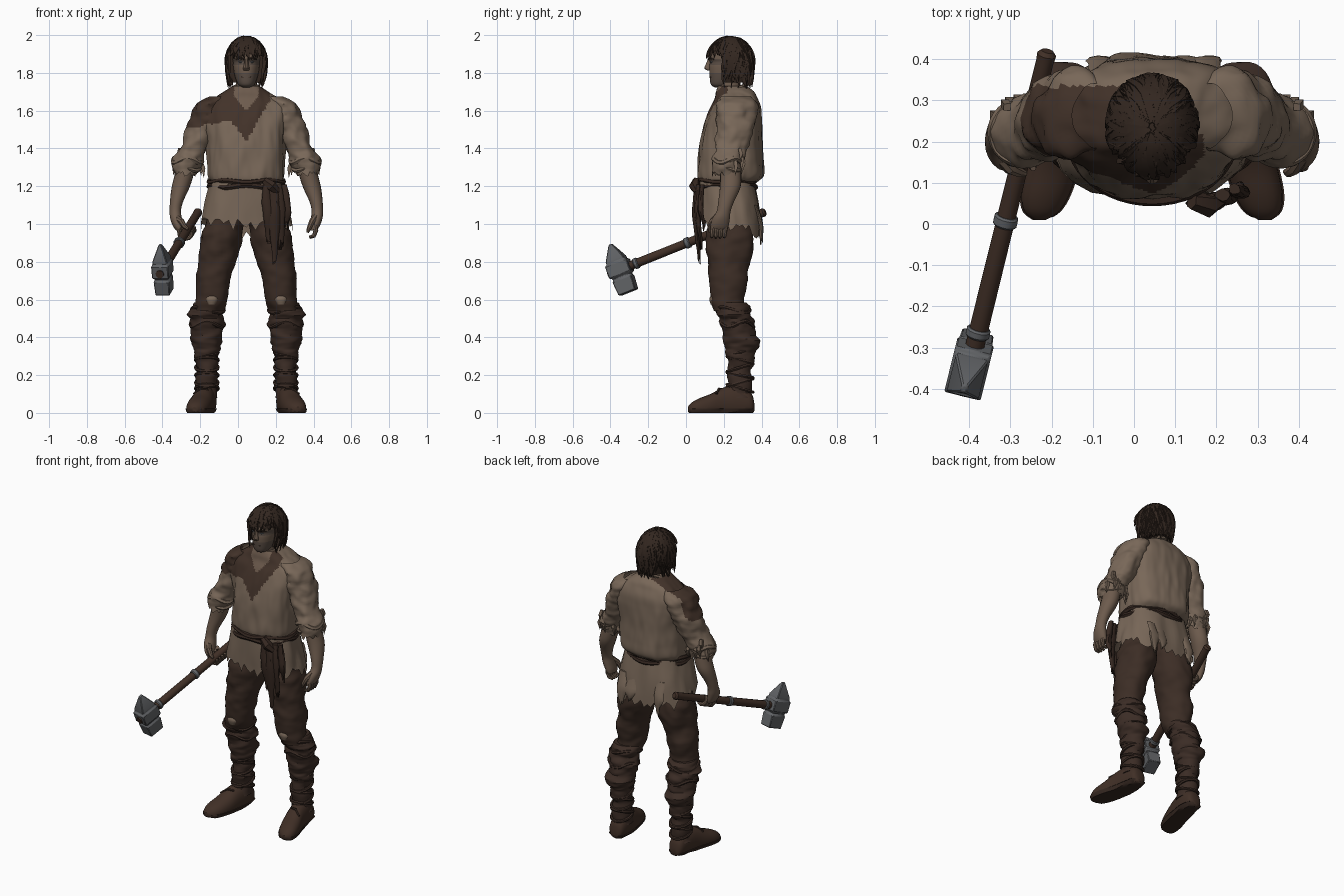
import bpy, bmesh, math, random
from mathutils import Vector, Matrix, noise

random.seed(4)
CX = 0.044  # body's plane of symmetry
if "Cube" in bpy.data.objects:
    bpy.data.objects.remove(bpy.data.objects["Cube"])


def material(name, *rgb):
    lin = [((c / 255 + 0.055) / 1.055) ** 2.4 for c in rgb] + [1]
    m = bpy.data.materials.new(name)
    m.use_nodes = True
    m.diffuse_color = lin
    bsdf = next(n for n in m.node_tree.nodes if n.type == 'BSDF_PRINCIPLED')
    bsdf.inputs["Base Color"].default_value = lin
    bsdf.inputs["Roughness"].default_value = 0.9
    return m


LINEN = material("linen", 120, 103, 88)
SKIN = material("skin", 109, 91, 77)
STUBBLE = material("stubble", 91, 78, 69)
PANTS = material("brown trousers", 60, 45, 37)
HAIR = material("dark hair", 50, 38, 31)
SHAWL = material("dark patch cloth", 66, 50, 41)
WRAP = material("leg wraps", 59, 44, 37)
LEATHER = material("brown leather", 64, 47, 38)
BELT = material("belt cloth", 54, 40, 33)
METAL = material("grey metal", 97, 99, 102)


def spline(rows, steps):
    """Catmull-Rom interpolation of equal-length tuples."""
    out = []
    for i in range(len(rows) - 1):
        a, b, c, d = (rows[max(0, min(len(rows) - 1, i + k))] for k in (-1, 0, 1, 2))
        for s in range(steps):
            t = s / steps
            out.append([q + 0.5 * t * (r - p + t * (2 * p - 5 * q + 4 * r - e + t * (3 * (q - r) + e - p)))
                        for p, q, r, e in zip(a, b, c, d)])
    return out + [list(rows[-1])]


def loft(secs, n=32, steps=5, fold=0.0, freq=(9, 9, 9), power=2, rag=0.0, turn=0.0):
    """Rings from sections (x, y, z, half width, half depth); rag tears the last ring."""
    rows, rings = spline(secs, steps), []
    for j, (x, y, z, rx, ry) in enumerate(rows):
        ring = []
        for i in range(n):
            a = turn + math.tau * i / n
            c, s = math.cos(a), math.sin(a)
            k = (abs(c) ** power + abs(s) ** power) ** (-1 / power)
            p = Vector((x + rx * c * k, y + ry * s * k, z))
            q = Vector([v * w for v, w in zip(p, freq)])
            f = fold * (noise.noise(q) + .5 * noise.noise(q * 2.2))
            p.x += (p.x - x) * f
            p.y += (p.y - y) * f
            if rag and j == len(rows) - 1:
                p.z -= rag * random.uniform(-0.6, 1)
            ring.append(p)
        rings.append(ring)
    return rings


def tube(path, radii, n=6, closed=False):
    """Rings swept along a path with a carried frame."""
    path, rings, normal = [Vector(p) for p in path], [], None
    for i, p in enumerate(path):
        if closed:
            t = path[(i + 1) % len(path)] - path[i - 1]
        else:
            t = path[min(i + 1, len(path) - 1)] - path[max(i - 1, 0)]
        t.normalize()
        normal = t.orthogonal() if normal is None else normal - t * normal.dot(t)
        normal.normalize()
        side = t.cross(normal)
        r = radii[i] if isinstance(radii, list) else radii
        rings.append([p + r * (normal * math.cos(math.tau * k / n) + side * math.sin(math.tau * k / n))
                      for k in range(n)])
    return rings


def loop(x, y, z, rx, ry, wave=0.0, turns=1, n=32):
    """Closed wavy ellipse path."""
    return [(x + rx * math.cos(a), y + ry * math.sin(a), z + wave * math.sin(turns * a))
            for a in (math.tau * i / n for i in range(n))]


def mirror(rings):
    return [[Vector((2 * CX - p.x, p.y, p.z)) for p in r] for r in rings]


def skin(name, strips, mats, rule=None, closed=False, cap=True, bevel=0):
    bm = bmesh.new()
    for rings in strips:
        vs = [[bm.verts.new(p) for p in r] for r in rings]
        n = len(vs[0])
        for j in range(len(vs) - (0 if closed else 1)):
            a, b = vs[j], vs[(j + 1) % len(vs)]
            for i in range(n):
                bm.faces.new((a[i], a[(i + 1) % n], b[(i + 1) % n], b[i]))
        if cap and not closed:
            bm.faces.new(vs[0])
            bm.faces.new(vs[-1])
    bmesh.ops.recalc_face_normals(bm, faces=bm.faces)
    if rule:
        for f in bm.faces:
            f.material_index = rule(f.calc_center_median())
    me = bpy.data.meshes.new(name)
    bm.to_mesh(me)
    bm.free()
    for m in mats if isinstance(mats, list) else [mats]:
        me.materials.append(m)
    ob = bpy.data.objects.new(name, me)
    bpy.context.collection.objects.link(ob)
    if bevel:
        mod = ob.modifiers.new("bevel", 'BEVEL')
        mod.width, mod.segments = bevel, 1


def pair(name, rings, mats, **kw):
    skin("right_" + name, [rings], mats, **kw)
    skin("left_" + name, [mirror(rings)], mats, **kw)


# Shirt with open neck and a dark patch over the right shoulder
def shirt_rule(p):
    dx = p.x - CX
    if p.y < 0.25 and abs(dx) < 0.065 and p.z > 1.6 + abs(dx) * 1.2:
        return 2
    edge = 1.535 + .15 * (dx + .15) if dx < -0.08 else 1.44 + (-1.3 * dx if dx < 0 else 1.7 * dx)
    edge += .015 * noise.noise(p * 30)
    return int(p.z > edge and dx < 0.125 and p.y < (0.335 if dx < -.03 else 0.22))


SHIRT = [LINEN, SHAWL, SKIN]
skin("shirt_body", [loft([
    (CX, .21, 1.21, .18, .14), (CX, .232, 1.25, .2, .174), (CX, .238, 1.33, .2, .174),
    (CX, .24, 1.42, .203, .169), (CX, .247, 1.5, .222, .157), (CX, .254, 1.56, .235, .146),
    (CX, .262, 1.62, .225, .132),
    (CX, .265, 1.665, .178, .112), (CX, .26, 1.70, .12, .10), (CX, .245, 1.73, .072, .075)],
    n=120, steps=8, fold=.07, freq=(13, 13, 4), power=2.4)], SHIRT, rule=shirt_rule)
pair("sleeve", loft([
    (-.10, .265, 1.675, .045, .075), (-.142, .264, 1.635, .08, .104), (-.172, .26, 1.55, .084, .106),
    (-.20, .254, 1.48, .08, .098), (-.232, .24, 1.40, .072, .085), (-.262, .225, 1.34, .083, .08),
    (-.272, .22, 1.27, .066, .071)], n=44, steps=7, fold=.2, freq=(12, 12, 15), rag=.02), SHIRT,
    rule=shirt_rule, cap=False)
skin("collar", [tube([(x, y, 1.70 + (y - .235) * .45) for x, y, z in loop(CX, .245, 0, .076, .08)],
                     .01, closed=True)], LINEN, closed=True)
pair("rolled_cuff", tube(loop(-.267, .222, 1.335, .074, .072, .012, 3), .015, closed=True), LINEN, closed=True)
pair("cuff_edge", tube(loop(-.27, .222, 1.295, .066, .066, .012, 2), .012, closed=True), LINEN, closed=True)

# Torn shreds hanging from the sleeves
shreds = []
for i in range(8):
    a = random.uniform(0, math.tau)
    x, y, z = -.266 + .076 * math.cos(a), .222 + .074 * math.sin(a), random.uniform(1.29, 1.37)
    shreds.append(tube([(x, y, z + .03), (x + .01 * math.cos(a), y + .01 * math.sin(a), z),
                        (x + .012 * math.cos(a), y, z - random.uniform(.03, .06))], [.012, .014, .001], n=4))
skin("right_sleeve_shreds", shreds, LINEN)
skin("left_sleeve_shreds", [mirror(t) for t in shreds], LINEN)

# Ragged tunic skirt hanging lower at the back, belt and hanging cloth
skirt = loft([(CX, .212, 1.23, .19, .148), (CX, .224, 1.12, .215, .162), (CX, .232, 1.01, .238, .168)],
             n=64, fold=.06, freq=(14, 14, 3), power=2.8, rag=.045)
for i, ring in enumerate(skirt):
    for p in ring:
        p.z -= max(0, p.y - .15) * .22 * i / len(skirt)
skin("tunic_skirt", [skirt], LINEN, cap=False)
skin("belt", [tube(loop(CX, .213, z, .196, .155, w, 5, 48), .015, closed=True)
              for z, w in ((1.225, .006), (1.20, -.006))], BELT, closed=True)
tails = [loft([(x, y, 1.21, w * .6, .014), (x + .01, y - .01, 1.08, w, .016), (x + .012, y + .01, low, w * .4, .008)],
              n=12, fold=.4, freq=(30, 30, 12), rag=.04)
         for x, y, w, low in ((.15, .06, .028, .93), (.18, .06, .033, .82), (.215, .07, .032, .9), (.245, .085, .025, 1.0))]
tails.append(tube([(.14, .055, 1.23), (.18, .045, 1.2), (.21, .06, 1.17)], [.02, .03, .018]))
skin("belt_tails", tails, BELT)
skin("back_rags", [loft([(x, .37, 1.1, .03, .008), (x, .396, 1.0, .035, .012), (x, .398, low, .012, .008)],
                        n=10, fold=.3, freq=(30, 30, 12), rag=.03)
                   for x, low in ((-.08, .93), (.12, .95), (.18, .91))], LINEN)

# Trousers, worn knees and bound lower legs
pair("trouser_leg", loft([
    (-.04, .225, 1.16, .09, .11), (-.065, .23, 1.02, .1, .118), (-.09, .235, .92, .111, .13),
    (-.11, .225, .8, .1, .112), (-.13, .222, .7, .09, .1), (-.14, .222, .6, .084, .088),
    (-.147, .232, .54, .08, .08)], n=40, steps=7, fold=.13, freq=(9, 9, 13)), PANTS)
pair("knee_patch", loft([(-.138, .148, .635, .012, .008), (-.138, .142, .605, .032, .018),
                         (-.14, .146, .575, .022, .016)], n=12), LINEN)
pair("lower_leg", loft([
    (-.15, .24, .585, .078, .078), (-.158, .25, .55, .088, .088), (-.168, .267, .5, .092, .09),
    (-.165, .282, .42, .083, .09), (-.163, .298, .35, .077, .09), (-.165, .289, .30, .062, .07),
    (-.165, .286, .2, .057, .065), (-.168, .28, .08, .057, .069)],
    n=40, steps=8, fold=.2, freq=(7, 7, 24)), WRAP)
wraps = [tube([(x, y, z + (y - .287) * tilt) for x, y, z in loop(-.165, .286, h, .06, .068, n=20)], .009, closed=True)
         for h, tilt in ((.32, .2), (.28, -.25), (.24, .3), (.20, -.2), (.16, .3), (.13, -.3))]
wraps += [tube(loop(-.16 - .005 * i, .25 + .02 * i, .545 - .075 * i, .086, .088, .015, 2 + i, 24), .01, closed=True)
          for i in range(2)]
skin("right_leg_straps", wraps, WRAP, closed=True)
skin("left_leg_straps", [mirror(w) for w in wraps], WRAP, closed=True)


# Shoes: lofted heel to toe, flattened underneath
def foot(grow, low, high):
    rings = loft([(-.168, .03, .362, .02, .02), (-.168, .05, .345, .045, .055), (-.17, .06, .28, .056, .085),
                  (-.183, .05, .2, .057, .085), (-.2, .035, .13, .062, .065), (-.215, .025, .07, .058, .052),
                  (-.224, .02, .03, .042, .035), (-.228, .02, .01, .014, .012)], n=20, steps=4, power=2.3)
    return [[Vector((p.x + (grow if p.x > -.2 else -grow), p.z, min(max(p.y, low), high))) for p in r] for r in rings]


pair("shoe", foot(0, .004, 1), LEATHER)
pair("sole", foot(.004, 0, .022), BELT)
pair("shoe_lace", tube([(-.235, .16, .1), (-.2, .175, .128), (-.165, .185, .125), (-.15, .2, .1)], .007), BELT)

# Bare forearms and hands
pair("forearm", loft([
    (-.27, .235, 1.33, .05, .055), (-.288, .237, 1.25, .05, .056), (-.305, .233, 1.19, .047, .054),
    (-.325, .213, 1.12, .035, .042), (-.332, .2, 1.07, .03, .037), (-.328, .187, 1.03, .031, .045),
    (-.318, .178, .99, .027, .048), (-.31, .176, .965, .018, .042)], n=20), SKIN)

# Hammer frame: d runs down the handle, u points to the spike
end, d = Vector((-.21, .42, 1.065)), Vector((-.18, -.73, -.292)).normalized()
u = (Vector((0, 0, 1)) - d * d.z).normalized()
s = u.cross(d)
grip = end + d * .27
fingers = [tube([grip + d * (i - 1.5) * .022 + .035 * (u * math.cos(a) - s * math.sin(a))
                 for a in (.7 + .6 * k for k in range(8))], [.012] * 7 + [.007], n=8) for i in range(4)]
fingers.append(tube([(-.325, .165, 1.03), (-.3, .135, 1.015), grip + u * .035 + d * .04,
                     grip + u * .025 + d * .05 + Vector((.02, 0, 0))], [.018, .016, .013, .008], n=8))
skin("right_fingers", fingers, SKIN)
fingers = [tube([(.405, .145 + .022 * i, 1.0), (.412, .14 + .022 * i, .965), (.402, .137 + .022 * i, .937),
                 (.378, .136 + .022 * i, .925 + .004 * abs(i - 1.5))], [.014, .013, .011, .007], n=8) for i in range(4)]
fingers.append(tube([(.41, .165, 1.04), (.39, .135, 1.01), (.375, .125, .975), (.368, .127, .955)],
                    [.018, .016, .012, .007], n=8))
skin("left_fingers", fingers, SKIN)

# Hammer
head = end + d * .85
skin("hammer_handle", [tube([end, end + d * .01, end + d * .03, end + d * .3, head], [.015, .024, .022, .023, .024], n=12)],
     LEATHER)
skin("hammer_bands", [tube([end + d * (t - w), end + d * (t - w + .005), end + d * (t + w - .005), end + d * (t + w)],
                           [.026, .03, .03, .026], n=12) for t, w in ((.455, .014), (.755, .012))], METAL)
frame = Matrix((d, s, u)).transposed()
block = loft([(0, 0, -.128, .05, .04), (0, 0, -.05, .056, .043), (0, 0, -.044, .05, .038), (0, 0, -.034, .05, .038),
              (0, 0, -.028, .064, .047), (0, 0, .04, .064, .047), (0, 0, .047, .052, .041),
              (0, 0, .062, .052, .041), (0, 0, .145, .01, .007)], n=4, steps=1, power=20, turn=math.pi / 4)
skin("hammer_head", [[[head + frame @ p for p in r] for r in block]], METAL, bevel=.004)
skin("handle_tip", [tube([head - d * .02, head + d * .068], .022, n=12)], LEATHER)

# Head, neck and face
skin("neck", [loft([(CX, .25, 1.6, .07, .08), (CX, .235, 1.68, .058, .062), (CX, .225, 1.79, .053, .06)], n=24)], SKIN)


def face_rule(p):
    return int(p.y < .22 and (p.z < 1.805 or 1.845 < p.z < 1.875))


skin("head", [loft([
    (CX, .19, 1.722, .02, .035), (CX, .19, 1.738, .043, .058), (CX, .21, 1.78, .06, .085),
    (CX, .223, 1.83, .069, .1), (CX, .228, 1.858, .07, .102), (CX, .23, 1.88, .074, .112),
    (CX, .235, 1.94, .072, .1), (CX, .235, 1.975, .03, .05)], n=40, power=2.2)], [SKIN, STUBBLE], rule=face_rule)
skin("nose", [loft([(CX, .128, 1.875, .01, .012), (CX, .122, 1.85, .011, .016), (CX, .116, 1.825, .017, .02),
                    (CX, .125, 1.812, .014, .012)], n=10, steps=3)], SKIN)
skin("lips", [tube([(CX + k * .024, .134 - .004 * (1 - k * k), 1.777) for k in (-1, -.5, 0, .5, 1)], .005)], SHAWL)
skin("eyes", [tube([(CX + k * .019, .131, 1.857), (CX + k * .03, .133, 1.858), (CX + k * .041, .141, 1.857)],
                   [.002, .006, .002]) for k in (-1, 1)], METAL)
skin("brows", [tube([(CX + k * .01, .119, 1.873), (CX + k * .035, .125, 1.879), (CX + k * .055, .147, 1.872)],
                    [.005, .006, .003]) for k in (-1, 1)], HAIR)

# Hair: solid cap open at the face, covered with tapering locks
cap_rings = loft([(CX, .235, 1.99, .03, .035), (CX, .235, 1.965, .068, .085), (CX, .235, 1.92, .094, .113),
                  (CX, .236, 1.86, .099, .117), (CX, .245, 1.80, .096, .107), (CX, .257, 1.75, .082, .09)], n=36)
for ring in cap_rings:
    for p in ring:
        if p.z < 1.9:
            p.y = max(p.y, .21)
skin("hair_cap", [cap_rings], HAIR)
locks = []
for i in range(210):
    a = math.tau * i / 210 + random.uniform(-.15, .15)
    start = random.uniform(.05, 1.1)
    front = math.sin(a) < -.4
    stop = random.uniform(1.1, 1.5) if front else random.uniform(2.0, 2.85)
    swell, path = random.uniform(.92, 1.13), []
    for k in range(8):
        phi = start + (stop - start) * k / 7
        over = max(0, phi - math.pi / 2)
        r = (1 + (swell - 1) * k / 7) * (math.sin(min(phi, math.pi / 2)) - .1 * over)
        aa = a + .14 * math.sin(3 * phi + i)
        z = 1.865 + .127 * math.cos(phi) if over == 0 else 1.865 - .122 * over
        path.append((CX + .102 * r * math.cos(aa), .235 + .118 * r * math.sin(aa), z))
    locks.append(tube(path, [.005, .01, .011, .011, .011, .01, .007, .001], n=4))
skin("hair_locks", locks, HAIR)

# Smooth shading with sharp creases kept
bpy.ops.object.select_all(action='DESELECT')
for ob in bpy.context.collection.objects:
    if ob.type == 'MESH':
        ob.select_set(True)
        bpy.context.view_layer.objects.active = ob
bpy.ops.object.shade_smooth_by_angle(angle=math.radians(35))
